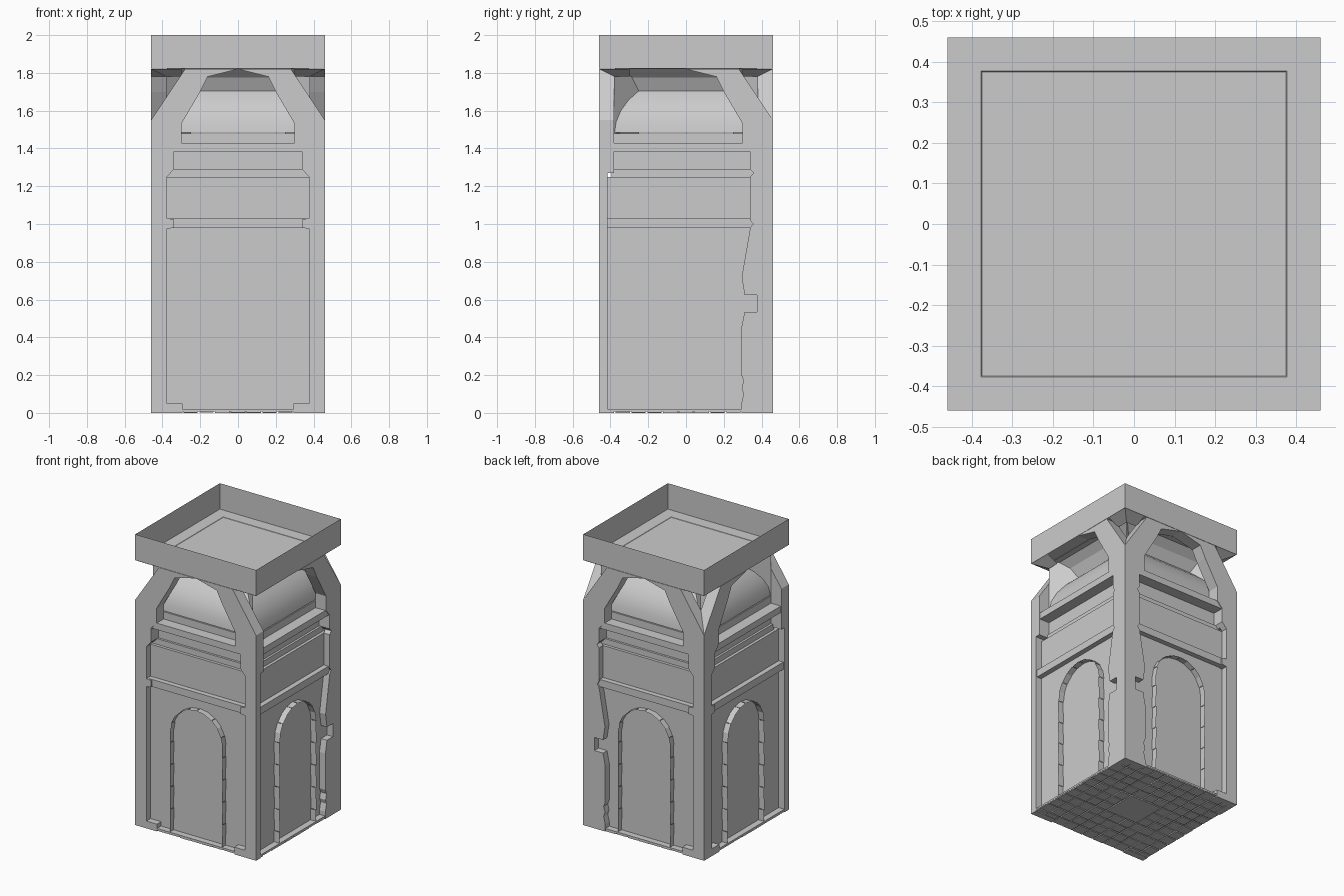
import bpy, bmesh, math, random
from mathutils import Matrix, Vector

if "Cube" in bpy.data.objects:
    bpy.data.objects.remove(bpy.data.objects["Cube"])
random.seed(4)


def finish(bm, name, smooth=False):
    bmesh.ops.recalc_face_normals(bm, faces=bm.faces)
    me = bpy.data.meshes.new(name)
    bm.to_mesh(me)
    bm.free()
    ob = bpy.data.objects.new(name, me)
    bpy.context.collection.objects.link(ob)
    if smooth:
        bpy.context.view_layer.objects.active = ob
        ob.select_set(True)
        bpy.ops.object.shade_smooth_by_angle(angle=math.radians(30))
        ob.select_set(False)
    return ob


def square_loft(name, profile, bottom=True, top=True, smooth=False):
    """Stack of square rings given as (half width, z)."""
    bm = bmesh.new()
    rings = [[bm.verts.new((sx * r, sy * r, z)) for sx, sy in
              ((-1, -1), (1, -1), (1, 1), (-1, 1))] for r, z in profile]
    for a, b in zip(rings, rings[1:]):
        for i in range(4):
            j = (i + 1) % 4
            bm.faces.new((a[i], a[j], b[j], b[i]))
    if bottom:
        bm.faces.new(rings[0][::-1])
    if top:
        bm.faces.new(rings[-1])
    return finish(bm, name, smooth)


def extrude_xz(bm, pts, y0, y1, turn=0):
    """Prism from an x-z outline, turned about z in quarter turns."""
    rot = Matrix.Rotation(turn * math.pi / 2, 3, 'Z')
    f = [bm.verts.new(rot @ Vector((x, y0, z))) for x, z in pts]
    b = [bm.verts.new(rot @ Vector((x, y1, z))) for x, z in pts]
    bm.faces.new(f)
    bm.faces.new(b[::-1])
    n = len(pts)
    for i in range(n):
        j = (i + 1) % n
        bm.faces.new((f[i], b[i], b[j], f[j]))


# Body with string course, stepped shoulder and overhanging cornice
square_loft("tower_walls", [(0.415, 0.02), (0.415, 0.98), (0.45, 0.98), (0.45, 1.03),
                            (0.415, 1.03), (0.415, 1.25), (0.395, 1.25), (0.395, 1.29),
                            (0.38, 1.29), (0.38, 1.385), (0.455, 1.385), (0.455, 1.43),
                            (0.38, 1.43), (0.38, 1.48)])
# Curved vault below the tray, with the flare that carries the tray
square_loft("vault", [(0.378, 1.485), (0.37, 1.54), (0.345, 1.6),
                      (0.305, 1.655), (0.25, 1.705)], smooth=True)
square_loft("vault_flare", [(0.25, 1.705), (0.285, 1.775), (0.335, 1.82)], top=False)
# Open roof tray with a slightly sunk floor
square_loft("roof_tray", [(0.46, 2.0), (0.46, 1.822), (0.377, 1.822), (0.375, 1.82)],
            bottom=False)

# Diagonal ribs at the vault corners, with sloping soffits under the tray corners
bm = bmesh.new()
for sx in (-1, 1):
    for sy in (-1, 1):
        bm.faces.new([bm.verts.new((sx * r, sy * r, z)) for r, z in
                      ((0.38, 1.48), (0.38, 1.82), (0.25, 1.82), (0.25, 1.48))])
        c = [bm.verts.new((sx * x, sy * y, z)) for x, y, z in
             ((0.458, 0.458, 1.82), (0.30, 0.458, 1.82), (0.30, 0.38, 1.78),
              (0.38, 0.38, 1.78), (0.38, 0.30, 1.78), (0.458, 0.30, 1.82))]
        bm.faces.new(c[:4])
        bm.faces.new((c[0], c[3], c[4], c[5]))
finish(bm, "vault_corner_ribs")

# Corner piers: a thin lower plate, and a deeper head with strut and half arch
head = [(0.46, 1.27), (0.46, 1.55), (0.28, 1.82), (0, 1.82), (0.16, 1.78), (0.2, 1.70),
        (0.3, 1.53), (0.3, 1.43), (0.34, 1.385), (0.34, 1.29), (0.357, 1.27)]
plain = [(0.46, 0), (0.46, 1.27), (0.357, 1.27), (0.375, 1.25), (0.375, 1.03),
         (0.34, 1.025), (0.34, 0.98), (0.375, 0.975), (0.375, 0.05), (0.295, 0.05), (0.295, 0)]
worn = [(0.46, 0), (0.46, 1.27), (0.357, 1.27), (0.34, 1.25), (0.34, 1.02), (0.355, 1.0),
        (0.34, 0.98), (0.295, 0.72), (0.31, 0.625), (0.375, 0.625), (0.375, 0.535),
        (0.31, 0.535), (0.293, 0.45), (0.293, 0.2), (0.305, 0.17), (0.295, 0.13),
        (0.305, 0.1), (0.293, 0.05), (0.293, 0)]


def pier(name, tail, turn, side):
    bm = bmesh.new()
    extrude_xz(bm, [(side * x, z) for x, z in head], -0.46, -0.38, turn)
    extrude_xz(bm, [(side * x, z) for x, z in tail], -0.46, -0.415, turn)
    finish(bm, name)


for side, label in ((-1, "left"), (1, "right")):
    pier("front_pier_" + label, plain, 0, side)
pier("back_pier_right", worn, 2, -1)
pier("back_pier_left", plain, 2, 1)
pier("right_side_pier", worn, 1, 1)
pier("left_side_pier", plain, 3, -1)

# Arched doorway ribbons of small stones standing off each wall
R, SPRING = 0.197, 0.71
path = [(R, 0.02 + 0.69 * k / 9) for k in range(9)]
path += [(R * math.cos(math.pi * k / 10), SPRING + R * math.sin(math.pi * k / 10))
         for k in range(11)]
path += [(-x, z) for x, z in reversed(path[:9])]
for turn, label in enumerate(("front", "right", "back", "left")):
    rot = Matrix.Rotation(turn * math.pi / 2, 3, 'Z')
    bm = bmesh.new()
    for k, ((xa, za), (xb, zb)) in enumerate(zip(path, path[1:])):
        dx = 0.003 * (k % 2) * (1 if xa + xb > 0 else -1)
        bm.faces.new([bm.verts.new(rot @ Vector(p)) for p in
                      ((xa + dx, -0.456, za), (xb + dx, -0.456, zb),
                       (xb + dx, -0.414, zb), (xa + dx, -0.414, za))])
    finish(bm, "arch_stones_" + label)

# Paved underside: slab, tiles of varied depth and a large middle tile
square_loft("floor_slab", [(0.458, 0.008), (0.458, 0.02)])
bm = bmesh.new()
N = 11
step = 0.92 / N


def tile(cx, cy, w, z0):
    m = Matrix.Translation((cx, cy, (z0 + 0.012) / 2)) @ Matrix.Diagonal((w, w, 0.012 - z0, 1))
    bmesh.ops.create_cube(bm, size=1, matrix=m)


for i in range(N):
    for j in range(N):
        if max(abs(i - N // 2), abs(j - N // 2)) > 1:
            tile((i - N // 2) * step, (j - N // 2) * step, step - 0.008,
                 random.uniform(0, 0.004))
tile(0, 0, 3 * step - 0.008, 0.0)
finish(bm, "floor_tiles")
